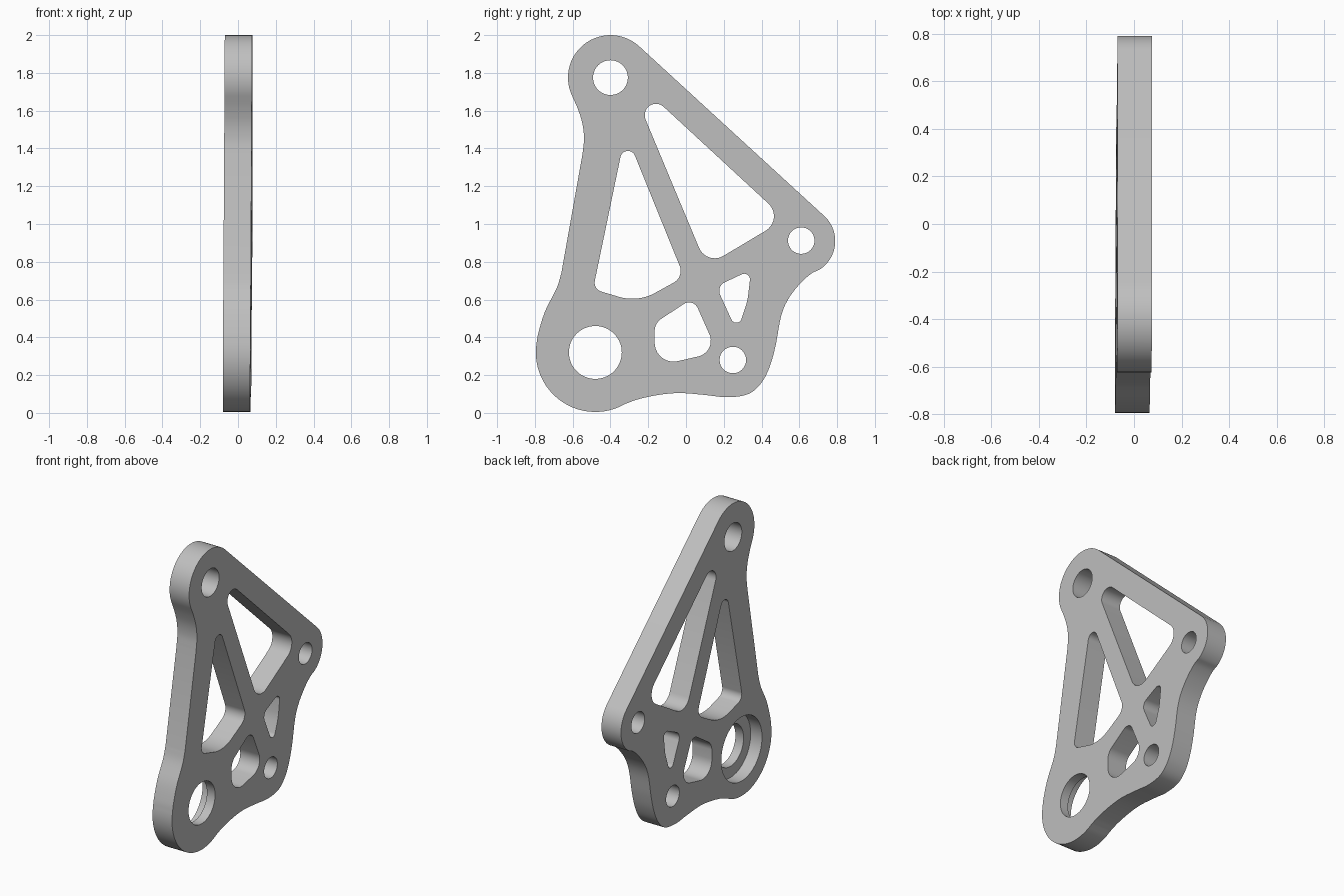
import bpy
import bmesh
from math import cos, sin, tan, radians, tau
from mathutils import Vector

cube = bpy.data.objects.get("Cube")
if cube:
    bpy.data.objects.remove(cube, do_unlink=True)

HALF = 0.0725       # half the plate thickness
LEAN = 0.005        # slight lean of the plate
STEP = 0.012        # x of the bearing seat floor


def arc(y, z, r, start, end, n=24):
    angles = [radians(start + (end - start) * i / n) for i in range(n + 1)]
    return [Vector((y + r * cos(a), z + r * sin(a))) for a in angles]


def circle(y, z, r, n=64):
    return [Vector((y + r * cos(tau * i / n), z + r * sin(tau * i / n))) for i in range(n)]


def spline(points, n=6):
    """Smooth curve through the points."""
    p = [Vector(q) for q in points]
    p = [2 * p[0] - p[1]] + p + [2 * p[-1] - p[-2]]
    out = []
    for a, b, c, d in zip(p, p[1:], p[2:], p[3:]):
        for i in range(n):
            t = i / n
            out.append(b + 0.5 * t * ((c - a) + t * (2 * a - 5 * b + 4 * c - d
                                                     + t * (3 * b - a - 3 * c + d))))
    return out + [p[-2]]


def rounded(corners, n=10):
    """Polygon with a fillet radius at each corner (y, z, radius)."""
    out = []
    for i, (y, z, r) in enumerate(corners):
        p = Vector((y, z))
        u = (Vector(corners[i - 1][:2]) - p).normalized()
        v = (Vector(corners[(i + 1) % len(corners)][:2]) - p).normalized()
        half = u.angle(v) / 2
        centre = p + (u + v).normalized() * (r / sin(half))
        a = p + u * (r / tan(half)) - centre
        b = p + v * (r / tan(half)) - centre
        sweep = a.angle(b)
        for k in range(n + 1):
            t = k / n
            out.append(centre + (a * sin((1 - t) * sweep) + b * sin(t * sweep)) / sin(sweep))
    return out


# Outer outline: bosses joined by sweeping edges
top_boss = arc(-0.4, 1.775, 0.225, 47.5, 202)
rear_boss = arc(0.61, 0.91, 0.18, -57, 47.5)
bore_boss = arc(-0.48, 0.32, 0.315, 172, 300)
neck = spline([top_boss[-1], (-0.573, 1.61), (-0.548, 1.53), (-0.54, 1.45), (-0.548, 1.37)])
shoulder = spline([(-0.66, 0.74), (-0.685, 0.66), (-0.745, 0.54), (-0.78, 0.43), bore_boss[0]])
belly = spline([bore_boss[-1], (-0.25, 0.073), (-0.14, 0.096), (-0.03, 0.105), (0.1, 0.095),
                (0.22, 0.083), (0.33, 0.1), (0.4, 0.16), (0.445, 0.25), (0.475, 0.36),
                (0.503, 0.51), (0.54, 0.6), (0.6, 0.68), (0.66, 0.735), rear_boss[0]])
outline = top_boss + neck[1:] + shoulder + bore_boss[1:] + belly[1:] + rear_boss[1:]

# Lightening windows
windows = [
    rounded([(-0.32, 1.484, 0.04), (-0.492, 0.655, 0.05), (-0.255, 0.585, 0.25), (-0.01, 0.72, 0.07)]),
    rounded([(-0.32, 1.807, 0.06), (0.109, 0.778, 0.09), (0.525, 1.026, 0.09)]),
    rounded([(0.038, 0.609, 0.05), (-0.166, 0.475, 0.08), (-0.166, 0.246, 0.1), (0.166, 0.322, 0.085)]),
    rounded([(0.345, 0.757, 0.03), (0.16, 0.67, 0.05), (0.27, 0.43, 0.028), (0.325, 0.59, 0.3)]),
]
bolt_holes = [circle(-0.4, 1.775, 0.092), circle(0.61, 0.912, 0.07), circle(0.248, 0.28, 0.07)]

bm = bmesh.new()


def ring(points, x):
    """Closed loop of edges at depth x."""
    verts = [bm.verts.new((x + LEAN * (p.y - 1 + p.x), p.x, p.y)) for p in points]
    edges = [bm.edges.new((verts[i - 1], verts[i])) for i in range(len(verts))]
    return verts, edges


def wall(a, b):
    for i in range(len(a)):
        bm.faces.new((a[i - 1], a[i], b[i], b[i - 1]))


# Through walls
left_edges, right_edges = [], []
for loop in [outline] + windows + bolt_holes:
    (v1, e1), (v2, e2) = ring(loop, HALF), ring(loop, -HALF)
    wall(v1, v2)
    left_edges += e1
    right_edges += e2

# Stepped bearing bore
bore, seat = circle(-0.48, 0.32, 0.14), circle(-0.48, 0.32, 0.215)
steps = [ring(bore, HALF), ring(bore, STEP), ring(seat, STEP), ring(seat, -HALF)]
for s, t in zip(steps, steps[1:]):
    wall(s[0], t[0])
left_edges += steps[0][1]
right_edges += steps[-1][1]

# Flat sides
for edges, side in ((left_edges, 1), (right_edges, -1)):
    bmesh.ops.triangle_fill(bm, use_beauty=True, use_dissolve=False, edges=edges,
                            normal=(side, 0, 0))
bmesh.ops.recalc_face_normals(bm, faces=bm.faces)

mesh = bpy.data.meshes.new("bracket_plate")
bm.to_mesh(mesh)
bm.free()
plate = bpy.data.objects.new("bracket_plate", mesh)
bpy.context.collection.objects.link(plate)

# Plain grey metal
grey = bpy.data.materials.new("plain_grey")
grey.use_nodes = True
colour = (0.52, 0.52, 0.52, 1)
grey.diffuse_color = colour
grey.node_tree.nodes["Principled BSDF"].inputs["Base Color"].default_value = colour
mesh.materials.append(grey)

bpy.ops.object.select_all(action="DESELECT")
plate.select_set(True)
bpy.context.view_layer.objects.active = plate
bpy.ops.object.shade_smooth_by_angle(angle=radians(30))
